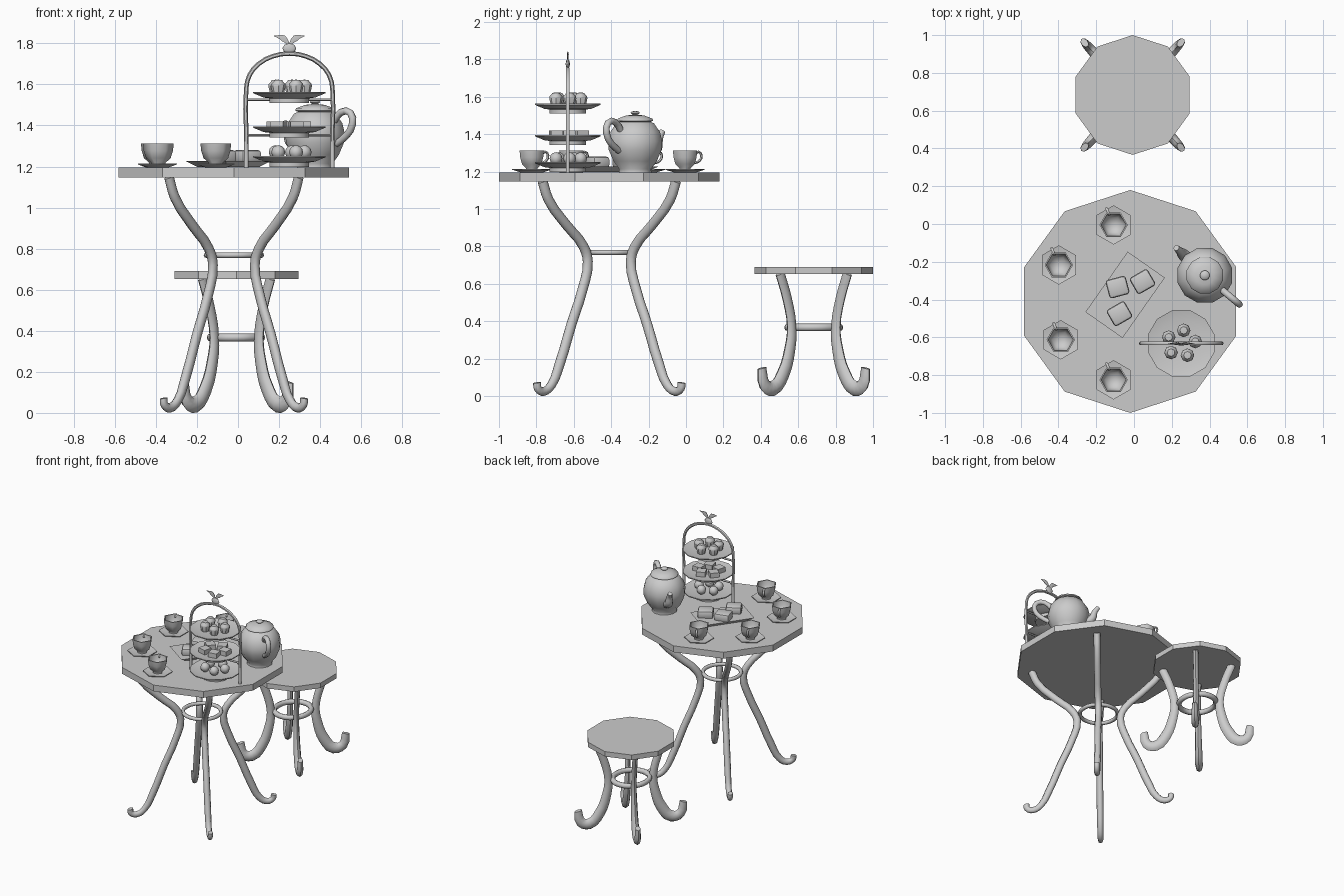
import bpy, bmesh, math
from mathutils import Matrix, Vector

if "Cube" in bpy.data.objects:
    bpy.data.objects.remove(bpy.data.objects["Cube"])

grey = bpy.data.materials.new("plain grey")
grey.use_nodes = True
COLOUR = (0.6, 0.6, 0.6, 1)
grey.diffuse_color = COLOUR
grey.node_tree.nodes["Principled BSDF"].inputs["Base Color"].default_value = COLOUR

T, S, R = Matrix.Translation, Matrix.Diagonal, Matrix.Rotation


def add(name, mesh, matrix=None, smooth=40):
    """Link a mesh as a finished part, with the transform baked in."""
    if matrix is not None:
        mesh.transform(matrix)
        if matrix.determinant() < 0:
            mesh.flip_normals()
    mesh.materials.clear()
    mesh.materials.append(grey)
    ob = bpy.data.objects.new(name, mesh)
    bpy.context.collection.objects.link(ob)
    bpy.ops.object.select_all(action='DESELECT')
    ob.select_set(True)
    bpy.context.view_layer.objects.active = ob
    bpy.ops.object.shade_smooth_by_angle(angle=math.radians(smooth))
    return ob


def lathe(name, profile, loc, n, turn=0.0, smooth=40):
    """Spin a (radius, height) profile around z with n sides."""
    bm = bmesh.new()
    vs = [bm.verts.new((r, 0, z)) for r, z in profile]
    es = [bm.edges.new(p) for p in zip(vs, vs[1:])]
    bmesh.ops.spin(bm, geom=vs + es, cent=(0, 0, 0), axis=(0, 0, 1),
                   angle=2 * math.pi, steps=n, use_duplicate=False)
    bmesh.ops.remove_doubles(bm, verts=bm.verts, dist=0.0005)
    bmesh.ops.recalc_face_normals(bm, faces=bm.faces)
    mesh = bpy.data.meshes.new(name)
    bm.to_mesh(mesh)
    bm.free()
    return add(name, mesh, T(loc) @ R(math.radians(turn), 4, 'Z'), smooth)


def tube(name, path, radius, matrix=None, widths=None, closed=False, sides=2, res=3):
    """Round bar along a smooth path; widths scale the radius at each point."""
    cu = bpy.data.curves.new(name, 'CURVE')
    cu.dimensions = '3D'
    cu.bevel_depth, cu.bevel_resolution = radius, sides
    cu.resolution_u, cu.use_fill_caps = res, True
    sp = cu.splines.new('BEZIER')
    sp.bezier_points.add(len(path) - 1)
    sp.use_cyclic_u = closed
    for i, (bp, p) in enumerate(zip(sp.bezier_points, path)):
        bp.co = p
        bp.handle_left_type = bp.handle_right_type = 'AUTO'
        bp.radius = widths[i] if widths else 1
    tmp = bpy.data.objects.new(name + "_path", cu)
    bpy.context.collection.objects.link(tmp)
    bpy.context.view_layer.update()
    dg = bpy.context.evaluated_depsgraph_get()
    mesh = bpy.data.meshes.new_from_object(tmp.evaluated_get(dg))
    bpy.data.objects.remove(tmp)
    return add(name, mesh, matrix, 60)


def circle(r, n=8):
    return [(r * math.cos(a), r * math.sin(a), 0)
            for a in (2 * math.pi * i / n for i in range(n))]


def box(name, size, loc, turn=0.0, bevel=0.0, taper=1.0):
    bm = bmesh.new()
    bmesh.ops.create_cube(bm, size=1)
    for v in bm.verts:
        k = taper if v.co.z < 0 else 1
        v.co = Vector((v.co.x * size[0] * k, v.co.y * size[1] * k, v.co.z * size[2]))
    if bevel:
        bmesh.ops.bevel(bm, geom=bm.edges[:], offset=bevel, segments=2,
                        affect='EDGES', profile=0.5)
    mesh = bpy.data.meshes.new(name)
    bm.to_mesh(mesh)
    bm.free()
    return add(name, mesh, T(loc) @ R(math.radians(turn), 4, 'Z'))


def legs(name, path, radius, centre, squash, thin, widths):
    """Four curved legs on the diagonals, mirrored about both axes."""
    pts = [(d * math.sqrt(2), 0, z) for d, z in path]
    for sx, xn in ((1, "left"), (-1, "right")):
        for sy, yn in ((1, "back"), (-1, "front")):
            m = (T(centre) @ S((sx * squash, sy, 1, 1)) @ R(math.pi / 4, 4, 'Z')
                 @ S((1, thin, 1, 1)))
            tube(f"{name}_{yn}_{xn}", pts, radius, m, widths)


def disc(r, z0, z1):
    return [(0, z0), (r, z0), (r, z1), (0, z1)]


# Table: ten-sided top, four cabriole legs, hoop brace
TABLE = (-0.02, -0.41, 0)
lathe("table_top", disc(0.59, 1.147, 1.196), TABLE, 10, 90, 20)
legs("table_leg", [(0.357, 1.15), (0.325, 1.05), (0.225, 0.91), (0.138, 0.8),
                   (0.115, 0.72), (0.143, 0.57), (0.202, 0.385), (0.266, 0.17),
                   (0.309, 0.06), (0.35, 0.025), (0.382, 0.04), (0.386, 0.072)],
     0.028, TABLE, 0.886, 0.9, [1] * 8 + [0.9, 0.85, 0.8, 0.8])
tube("table_hoop", circle(0.133), 0.014, T((-0.02, -0.41, 0.768)), closed=True)

# Stool: ten-sided seat, bowed legs, hoop brace
STOOL = (-0.007, 0.683, 0)
lathe("stool_seat", disc(0.317, 0.652, 0.69), STOOL, 10, 90, 20)
legs("stool_leg", [(0.18, 0.655), (0.142, 0.52), (0.118, 0.37), (0.128, 0.25),
                   (0.165, 0.115), (0.217, 0.042), (0.262, 0.06), (0.277, 0.15)],
     0.035, STOOL, 0.92, 0.68, [0.85, 0.85, 0.85, 1, 1.15, 1.2, 1.05, 0.8])
tube("stool_hoop", circle(0.138), 0.02, T((-0.01, 0.683, 0.367)) @ S((0.9, 1, 1, 1)),
     closed=True)

# Cake stand: arch, rungs, three plates
CX, CY = 0.25, -0.632
arch = [(-0.21, 0, 1.196), (-0.21, 0, 1.38), (-0.21, 0, 1.58)]
arch += [(-0.21 * math.cos(a), 0, 1.58 + 0.17 * math.sin(a))
         for a in (math.pi * i / 8 for i in range(1, 8))]
arch += [(-x, y, z) for x, y, z in reversed(arch[:3])]
tube("stand_arch", arch, 0.011, T((CX, CY, 0)), sides=1, res=2)
for z in (1.525, 1.353):
    tube("stand_rung", [(-0.21, 0, z), (0.21, 0, z)], 0.007, T((CX, CY, 0)), sides=1, res=1)
for z in (1.51, 1.342, 1.198):
    lathe("stand_plate", [(0, 0), (0.1, 0), (0.1, 0.022), (0.13, 0.026), (0.182, 0.047),
                          (0.182, 0.054), (0.13, 0.042), (0, 0.042)], (CX, CY, z), 12, 15)

# Finial: ball with two leaves
lathe("finial_ball", [(0, -0.026), (0.026, -0.015), (0.034, 0), (0.024, 0.018), (0, 0.026)],
      (CX, CY, 1.775), 8, 0, 60).scale = (1, 0.35, 1)
bpy.context.object.location.y = CY * 0.65
for s in (-1, 1):
    tube("finial_leaf", [(0, 0, 1.79), (s * 0.03, 0, 1.825), (s * 0.075, 0, 1.836)], 0.018,
         T((CX, CY, 0)) @ S((1, 0.3, 1, 1)), [0.3, 1, 0.05], sides=1)

# Treats on the three plates
for i in range(5):
    a = math.radians(72 * i + 8)
    p = Vector((CX + 0.075 * math.cos(a), CY + 0.07 * math.sin(a), 0))
    lathe("cupcake", [(0, 0), (0.027, 0), (0.036, 0.038), (0.034, 0.05), (0.022, 0.062),
                      (0.02, 0.068), (0, 0.07)], p + Vector((0, 0, 1.553)), 8)
    box("finger_sandwich", (0.065, 0.065, 0.035), p + Vector((0, 0, 1.402)), 25 * i)
    ball = [(0.034 * math.sin(t), -0.034 * math.cos(t))
            for t in (math.pi * k / 6 for k in range(7))]
    lathe("round_bun", ball, p + Vector((0, 0, 1.27)), 8, 0, 60)

# Tray with pastries
box("serving_tray", (0.24, 0.39, 0.03), (-0.047, -0.375, 1.213), -35, taper=0.72)
for x, y, t in ((-0.087, -0.334, 15), (0.045, -0.305, 30), (-0.077, -0.475, 30)):
    box("pastry", (0.11, 0.1, 0.06), (x, y, 1.25), t, 0.015)

# Teapot: body with lid, spout, loop handle
POT = (0.375, -0.272, 1.196)
lathe("teapot_body", [(0, 0), (0.09, 0), (0.088, 0.018), (0.12, 0.06), (0.146, 0.12),
                      (0.15, 0.165), (0.138, 0.215), (0.105, 0.262), (0.085, 0.27),
                      (0.1, 0.276), (0.095, 0.288), (0.05, 0.304), (0.014, 0.308),
                      (0.026, 0.318), (0.02, 0.326), (0, 0.328)], POT, 12, 15, 50)
tube("teapot_spout", [(0.11, 0, 0.1), (0.165, 0, 0.13), (0.185, 0, 0.185), (0.21, 0, 0.22)],
     0.03, T(POT) @ R(math.radians(136), 4, 'Z'), [1.2, 1, 0.7, 0.55])
tube("teapot_handle", [(0.12, 0, 0.225), (0.165, 0, 0.268), (0.225, 0, 0.265), (0.238, 0, 0.21),
                       (0.2, 0, 0.155), (0.135, 0, 0.115)],
     0.018, T(POT) @ R(math.radians(-40), 4, 'Z'), res=2)

# Cups on hexagonal saucers
for x, y in ((-0.108, -0.005), (-0.398, -0.217), (-0.388, -0.613), (-0.108, -0.825)):
    lathe("saucer", [(0, 0), (0.06, 0), (0.104, 0.014), (0.104, 0.019), (0.06, 0.01), (0, 0.01)],
          (x, y, 1.196), 6, 90)
    lathe("cup", [(0, 0), (0.035, 0), (0.035, 0.012), (0.06, 0.035), (0.071, 0.07), (0.075, 0.107),
                  (0.067, 0.107), (0.062, 0.07), (0.045, 0.035), (0, 0.025)],
          (x, y, 1.206), 6, 0, 62)
    tube("cup_handle", [(0.058, 0, 0.085), (0.078, 0, 0.1), (0.095, 0, 0.08), (0.082, 0, 0.05),
                        (0.055, 0, 0.04)],
         0.007, T((x, y, 1.206)) @ R(math.radians(113), 4, 'Z'), sides=1, res=2)
